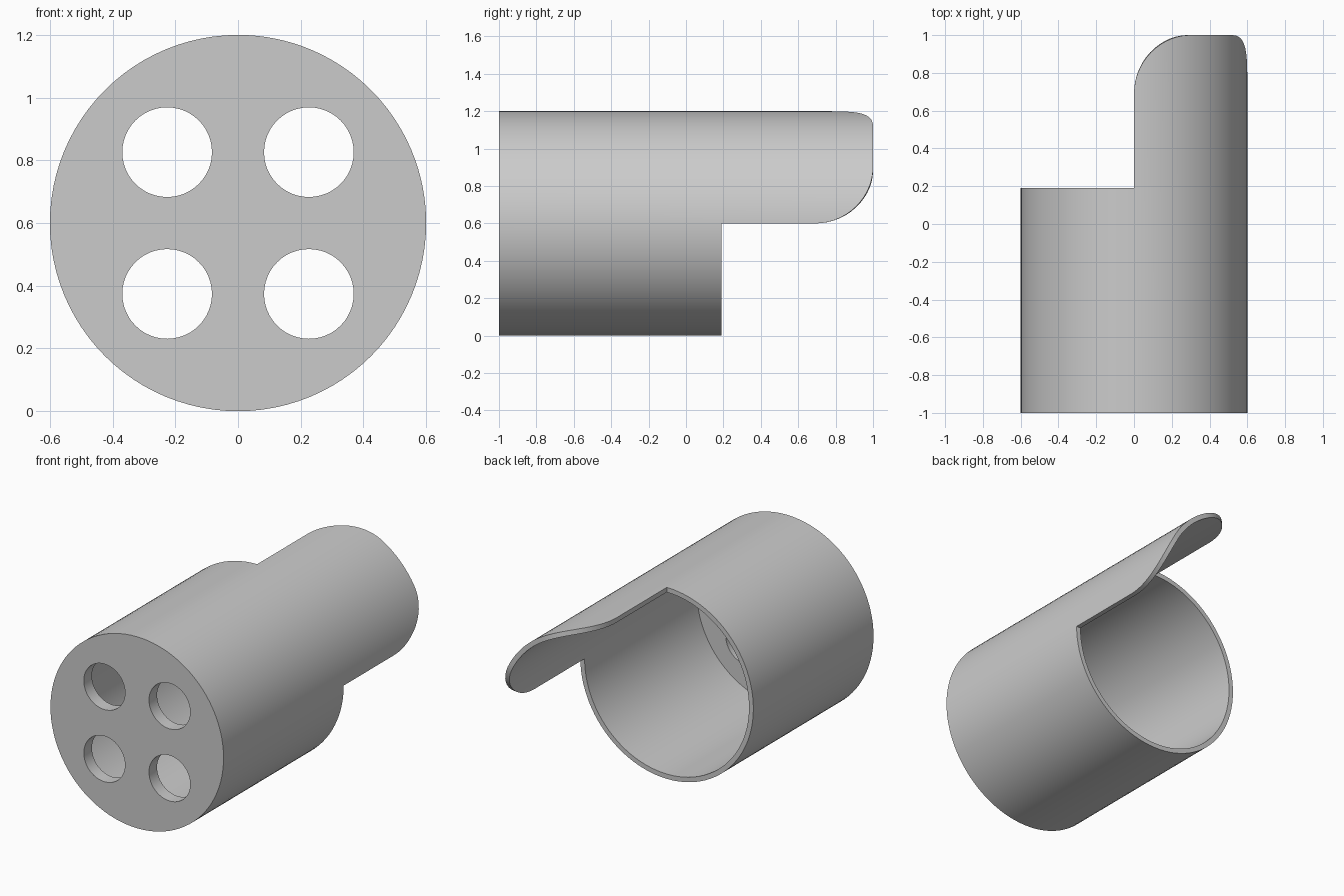
import bpy, bmesh
from math import sin, cos, pi, radians, sqrt

if "Cube" in bpy.data.objects:
    bpy.data.objects.remove(bpy.data.objects["Cube"])

R, R_IN, MID = 0.6, 0.57, 0.6            # outer and inner radius, axis height
FRONT, CAP_BACK, RIM, TIP = -1.0, -0.92, 0.19, 1.0
CORNER = 0.31                            # rounded tongue corner, along the arc
HOLE_R, HOLE_OFF = 0.143, 0.226

bm = bmesh.new()


def point(a, r, y):
    return bm.verts.new((r * cos(a), y, MID + r * sin(a)))


def quad(*corners):
    bm.faces.new([point(*c) for c in corners])


def circle(cx, cz, r, y, angles):
    verts = [bm.verts.new((cx + r * cos(a), y, cz + r * sin(a))) for a in angles]
    edges = [bm.edges.new((v, verts[i - 1])) for i, v in enumerate(verts)]
    return edges


# Tongue columns: a quarter of the tube with two rounded corners
N = 14
span = R * pi / 2
arc = [(CORNER * (1 - cos(pi / 2 * i / N)), TIP - CORNER + CORNER * sin(pi / 2 * i / N))
       for i in range(N + 1)]
flat = [(CORNER + (span - 2 * CORNER) * i / 8, TIP) for i in range(1, 8)]
outline = arc + flat + [(span - s, y) for s, y in reversed(arc)]
tongue = [(s / R, y) for s, y in outline]
rest = [pi / 2 + 1.5 * pi * i / 72 for i in range(1, 72)]
angles = [a for a, y in tongue] + rest

# Tube walls, with an open rim outside the tongue
for i, a in enumerate(angles):
    b = angles[(i + 1) % len(angles)]
    quad((a, R, FRONT), (b, R, FRONT), (b, R, RIM), (a, R, RIM))
    quad((a, R_IN, CAP_BACK), (a, R_IN, RIM), (b, R_IN, RIM), (b, R_IN, CAP_BACK))
    if i >= len(tongue) - 1:
        quad((a, R, RIM), (b, R, RIM), (b, R_IN, RIM), (a, R_IN, RIM))

# Tongue walls, end edge and straight side edges
for (a, ya), (b, yb) in zip(tongue, tongue[1:]):
    quad((a, R, RIM), (b, R, RIM), (b, R, yb), (a, R, ya))
    quad((a, R_IN, RIM), (a, R_IN, ya), (b, R_IN, yb), (b, R_IN, RIM))
    quad((a, R, ya), (b, R, yb), (b, R_IN, yb), (a, R_IN, ya))
for a, y in (tongue[0], tongue[-1]):
    quad((a, R, RIM), (a, R, y), (a, R_IN, y), (a, R_IN, RIM))

# Front cap with four round through holes
holes = [(sx * HOLE_OFF, MID + sz * HOLE_OFF) for sx in (-1, 1) for sz in (-1, 1)]
turn = [2 * pi * i / 48 for i in range(48)]
loops = {}
for y, r in ((FRONT, R), (CAP_BACK, R_IN)):
    edges = circle(0, MID, r, y, angles)
    loops[y] = [circle(x, z, HOLE_R, y, turn) for x, z in holes]
    for loop in loops[y]:
        edges += loop
    bmesh.ops.triangle_fill(bm, use_beauty=True, edges=edges, normal=(0, -1, 0))
for near, far in zip(loops[FRONT], loops[CAP_BACK]):
    bmesh.ops.bridge_loops(bm, edges=near + far)

bmesh.ops.remove_doubles(bm, verts=bm.verts, dist=0.00005)
bmesh.ops.dissolve_limit(bm, angle_limit=0.001, verts=bm.verts, edges=bm.edges)
bmesh.ops.recalc_face_normals(bm, faces=bm.faces)
mesh = bpy.data.meshes.new("holed_tube_with_tongue")
bm.to_mesh(mesh)
bm.free()

tube = bpy.data.objects.new("holed_tube_with_tongue", mesh)
bpy.context.collection.objects.link(tube)

# Plain grey finish
grey = bpy.data.materials.new("light_grey")
grey.use_nodes = True
colour = (0.6, 0.6, 0.6, 1)
grey.diffuse_color = colour
grey.node_tree.nodes["Principled BSDF"].inputs["Base Color"].default_value = colour
mesh.materials.append(grey)

bpy.ops.object.select_all(action='DESELECT')
tube.select_set(True)
bpy.context.view_layer.objects.active = tube
bpy.ops.object.shade_smooth_by_angle(angle=radians(30))
